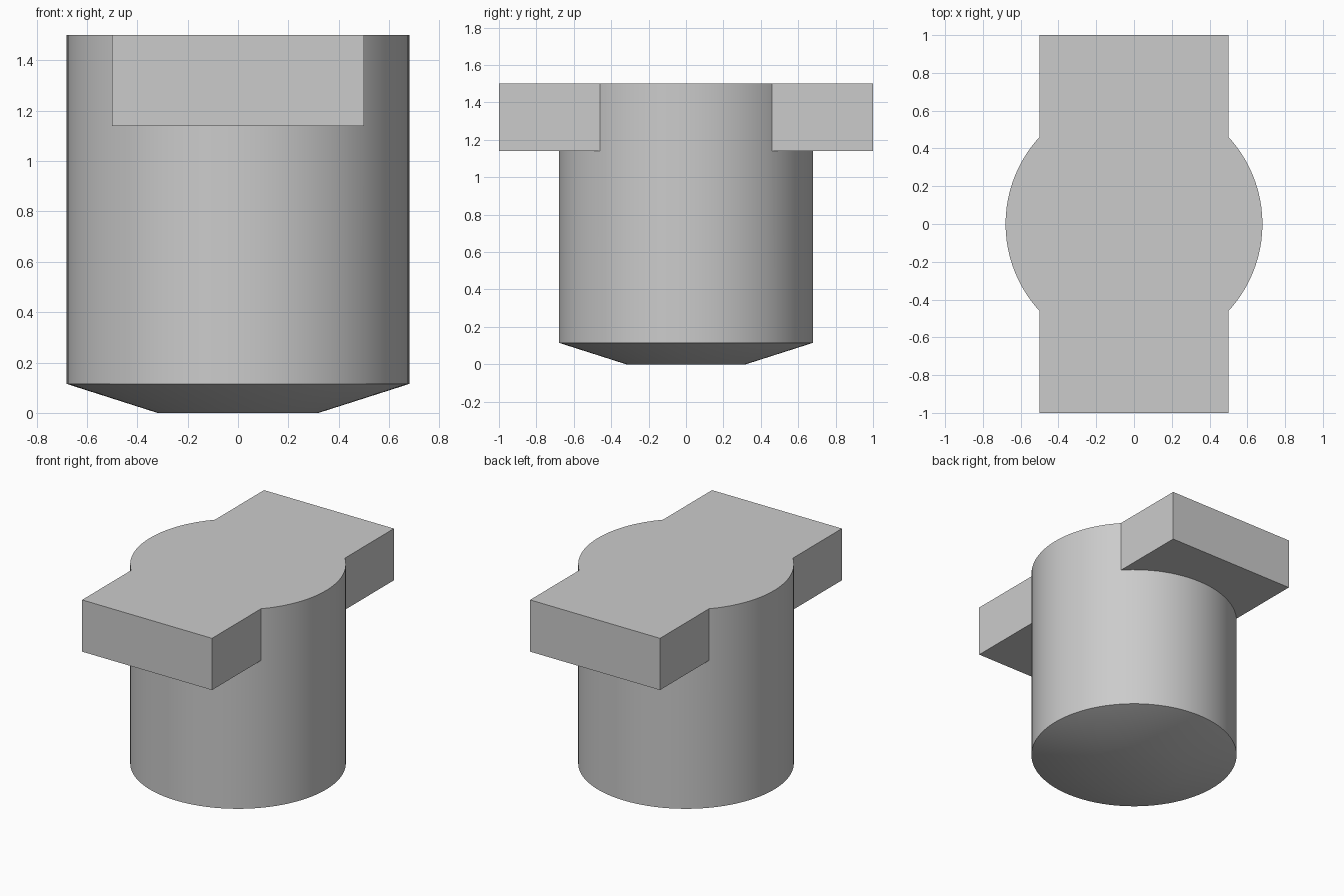
import bpy
import bmesh
from mathutils import Matrix

if "Cube" in bpy.data.objects:
    bpy.data.objects.remove(bpy.data.objects["Cube"], do_unlink=True)

RADIUS, FOOT_RADIUS, SEGMENTS = 0.68, 0.32, 96
SHOULDER, BAR_BOTTOM, TOP, OVERSHOOT = 0.115, 1.14, 1.5, 0.2
BAR_WIDTH, BAR_LENGTH = 1.0, 2.0

grey = bpy.data.materials.new("plain grey")
grey.use_nodes = True
colour = (0.6, 0.6, 0.6, 1)
grey.diffuse_color = colour
grey.node_tree.nodes["Principled BSDF"].inputs["Base Color"].default_value = colour


def add_object(name, bm):
    mesh = bpy.data.meshes.new(name)
    bmesh.ops.recalc_face_normals(bm, faces=bm.faces)
    bm.to_mesh(mesh)
    bm.free()
    mesh.materials.append(grey)
    obj = bpy.data.objects.new(name, mesh)
    bpy.context.collection.objects.link(obj)
    return obj


# Round plug: tapered foot, then a straight barrel
bm = bmesh.new()
foot = bmesh.ops.create_circle(bm, cap_ends=True, radius=FOOT_RADIUS, segments=SEGMENTS)
ring = list({e for v in foot["verts"] for e in v.link_edges})
for radius_scale, height in ((RADIUS / FOOT_RADIUS, SHOULDER), (1, TOP + OVERSHOOT)):
    out = bmesh.ops.extrude_edge_only(bm, edges=ring)["geom"]
    verts = [g for g in out if isinstance(g, bmesh.types.BMVert)]
    for v in verts:
        v.co = (v.co.x * radius_scale, v.co.y * radius_scale, height)
    ring = [e for e in out if isinstance(e, bmesh.types.BMEdge) and all(v in verts for v in e.verts)]
bmesh.ops.contextual_create(bm, geom=ring)
plug = add_object("plug_with_crossbar", bm)

# Crossbar running front to back
bm = bmesh.new()
bar_height = TOP + OVERSHOOT / 2 - BAR_BOTTOM
bmesh.ops.create_cube(bm, size=1, matrix=Matrix.Translation((0, 0, BAR_BOTTOM + bar_height / 2))
                      @ Matrix.Diagonal((BAR_WIDTH, BAR_LENGTH, bar_height, 1)))
bar = add_object("crossbar", bm)

# Join both into one solid
union = plug.modifiers.new("join crossbar", 'BOOLEAN')
union.operation, union.solver, union.object = 'UNION', 'EXACT', bar
bpy.context.view_layer.objects.active = plug
plug.select_set(True)
bpy.ops.object.modifier_apply(modifier=union.name)
bpy.data.objects.remove(bar, do_unlink=True)

# Trim to one flat, shared top
bm = bmesh.new()
bm.from_mesh(plug.data)
cut = bmesh.ops.bisect_plane(bm, geom=bm.verts[:] + bm.edges[:] + bm.faces[:],
                             plane_co=(0, 0, TOP), plane_no=(0, 0, 1), clear_outer=True)
rim = [g for g in cut["geom_cut"] if isinstance(g, bmesh.types.BMEdge)]
bmesh.ops.contextual_create(bm, geom=rim)
bmesh.ops.recalc_face_normals(bm, faces=bm.faces)
for face in bm.faces:
    face.material_index = 0
bm.to_mesh(plug.data)
bm.free()
bpy.ops.object.shade_smooth_by_angle()
